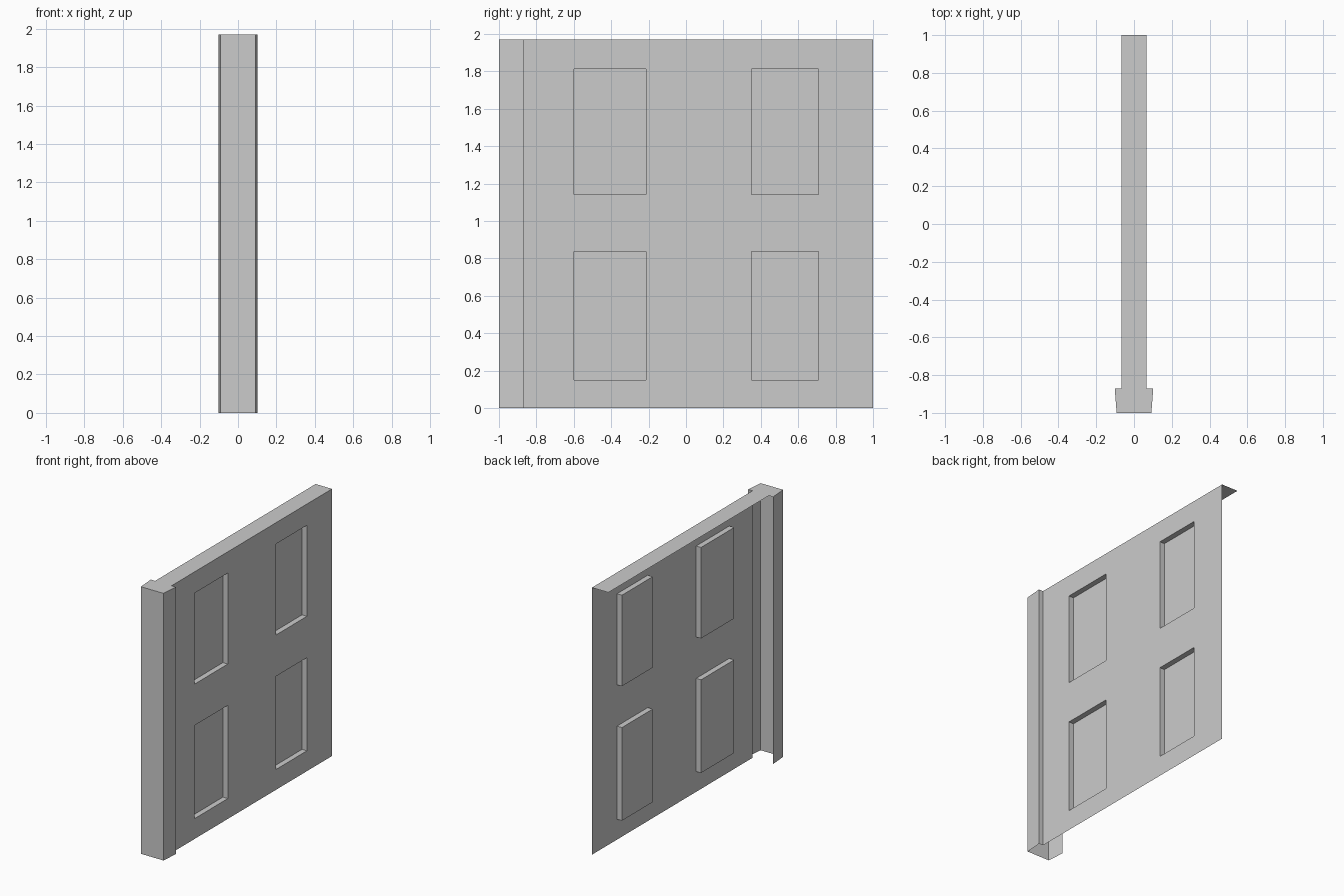
import bpy, bmesh

if "Cube" in bpy.data.objects:
    bpy.data.objects.remove(bpy.data.objects["Cube"])

H = 1.97            # wall height
T = 0.067           # wall half thickness
Y_POST = -0.87      # where the post meets the wall
DEPTH = 0.04        # panel recess depth


def make_object(name, bm):
    bmesh.ops.remove_doubles(bm, verts=bm.verts[:], dist=1e-5)
    mesh = bpy.data.meshes.new(name)
    bm.to_mesh(mesh)
    bm.free()
    obj = bpy.data.objects.new(name, mesh)
    bpy.context.collection.objects.link(obj)
    return obj


def face(bm, points):
    bm.faces.new([bm.verts.new(p) for p in points])


# Wall: one-sided face as a 5 x 5 grid, odd cells pushed in as recessed panels
bm = bmesh.new()
ys = [Y_POST, -0.60, -0.214, 0.35, 0.708, 1.0]
zs = [0.0, 0.15, 0.837, 1.142, 1.813, H]
for i in range(5):
    for j in range(5):
        y0, y1, z0, z1 = ys[i], ys[i + 1], zs[j], zs[j + 1]
        rim = [(y0, z0), (y1, z0), (y1, z1), (y0, z1)]
        recessed = i % 2 and j % 2
        x = T - DEPTH if recessed else T
        face(bm, [(x, y, z) for y, z in rim])
        if recessed:
            for (ya, za), (yb, zb) in zip(rim, rim[1:] + rim[:1]):
                face(bm, [(T, ya, za), (T, yb, zb), (x, yb, zb), (x, ya, za)])
# Wall top cap
face(bm, [(-T, Y_POST, H), (T, Y_POST, H), (T, 1, H), (-T, 1, H)])
make_object("panelled_wall", bm)

# End post: open tapered channel with a cap
bm = bmesh.new()
profile = [(-0.102, Y_POST), (-0.092, -1), (0.092, -1), (0.102, Y_POST), (T, Y_POST)]
for (xa, ya), (xb, yb) in zip(profile, profile[1:]):
    face(bm, [(xa, ya, 0), (xb, yb, 0), (xb, yb, H), (xa, ya, H)])
face(bm, [(x, y, H) for x, y in profile[:4]])
make_object("end_post", bm)
